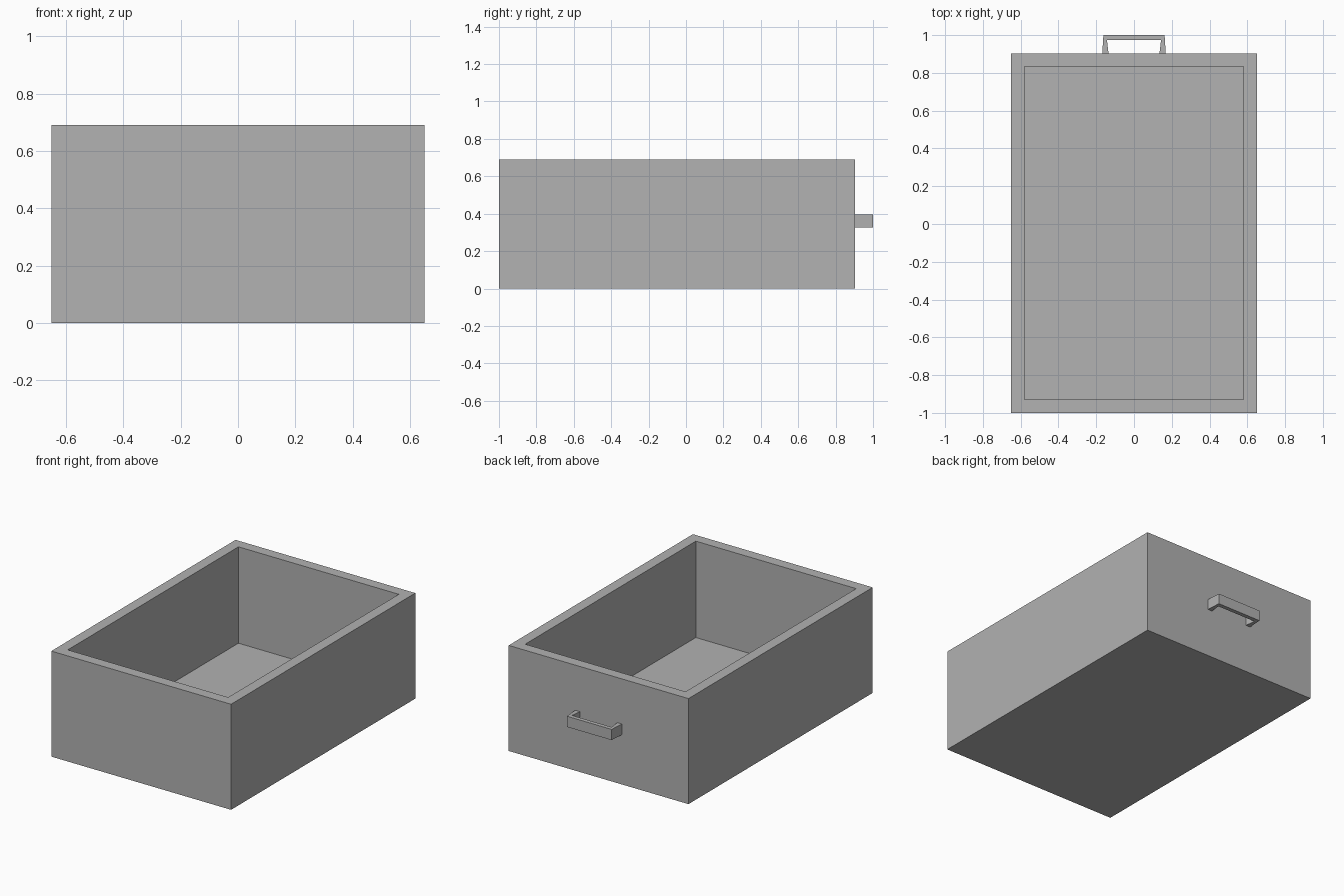
import bpy
import bmesh

default = bpy.data.objects.get("Cube")
if default:
    bpy.data.objects.remove(default, do_unlink=True)

grey = bpy.data.materials.new("plain grey")
grey.use_nodes = True
color = (0.445, 0.445, 0.445, 1)
grey.diffuse_color = color
grey.node_tree.nodes["Principled BSDF"].inputs["Base Color"].default_value = color


def extrude_profile(bm, outline, z0, z1):
    """Raise a closed xy outline into a prism and return its top face."""
    base = bm.faces.new([bm.verts.new((x, y, z0)) for x, y in outline])
    result = bmesh.ops.extrude_face_region(bm, geom=[base], use_keep_orig=True)
    verts = [g for g in result["geom"] if isinstance(g, bmesh.types.BMVert)]
    top = next(g for g in result["geom"] if isinstance(g, bmesh.types.BMFace))
    bmesh.ops.translate(bm, verts=verts, vec=(0, 0, z1 - z0))
    return top


def finish(bm, name):
    bmesh.ops.recalc_face_normals(bm, faces=bm.faces[:])
    mesh = bpy.data.meshes.new(name)
    bm.to_mesh(mesh)
    bm.free()
    mesh.materials.append(grey)
    obj = bpy.data.objects.new(name, mesh)
    bpy.context.collection.objects.link(obj)
    return obj


WIDTH, FRONT, BACK, HEIGHT = 0.65, -1.0, 0.903, 0.69
WALL, FLOOR = 0.07, 0.06

# Open drawer box: inset the top and sink it to the floor
bm = bmesh.new()
top = extrude_profile(bm, [(-WIDTH, FRONT), (WIDTH, FRONT),
                           (WIDTH, BACK), (-WIDTH, BACK)], 0, HEIGHT)
bmesh.ops.recalc_face_normals(bm, faces=bm.faces[:])
bmesh.ops.inset_region(bm, faces=[top], thickness=WALL, use_even_offset=True)
sunk = bmesh.ops.extrude_discrete_faces(bm, faces=[top])["faces"][0]
bmesh.ops.translate(bm, verts=sunk.verts[:], vec=(0, 0, FLOOR - HEIGHT))
finish(bm, "drawer_box")

# Pull handle: bracket profile mirrored across the middle
half = [(0.168, BACK), (0.162, 1.0)]
inner = [(0.143, 0.973), (0.135, BACK)]
outline = (half + [(-x, y) for x, y in reversed(half)]
           + [(-x, y) for x, y in reversed(inner)] + inner)
bm = bmesh.new()
extrude_profile(bm, outline, 0.325, 0.395)
finish(bm, "pull_handle")
